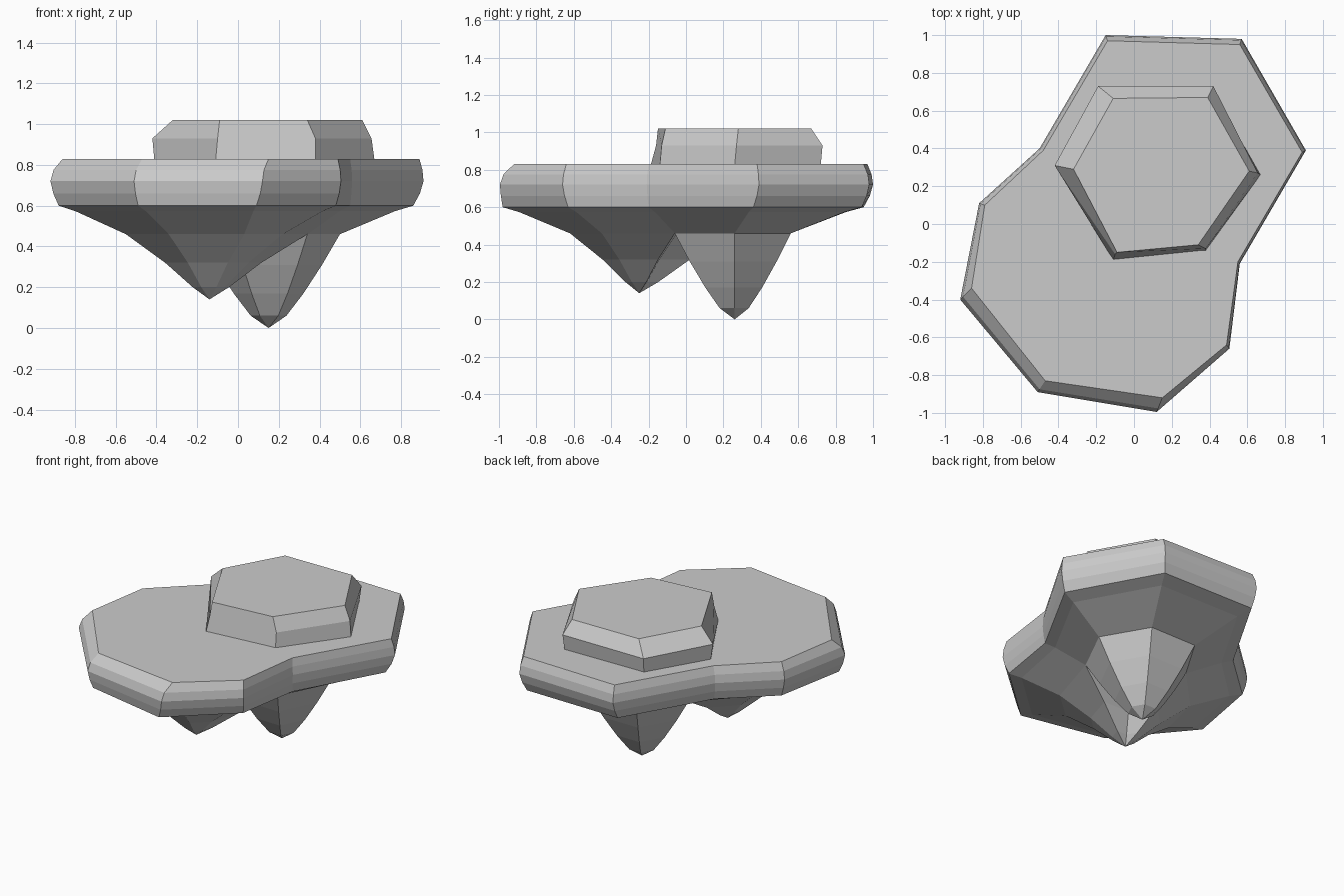
import bpy
import bmesh
from mathutils import Vector

if "Cube" in bpy.data.objects:
    bpy.data.objects.remove(bpy.data.objects["Cube"])


def ring(pts, z):
    return [Vector((x, y, z)) for x, y in pts]


def blend(a, b, t, z):
    return [Vector((p.x + (q.x - p.x) * t, p.y + (q.y - p.y) * t, z)) for p, q in zip(a, b)]


def bridge(bm, a, b):
    n = len(a)
    for i in range(n):
        j = (i + 1) % n
        bm.faces.new((a[i], a[j], b[j], b[i]))


def finish(bm, name):
    bmesh.ops.recalc_face_normals(bm, faces=bm.faces[:])
    mesh = bpy.data.meshes.new(name)
    bm.to_mesh(mesh)
    bm.free()
    ob = bpy.data.objects.new(name, mesh)
    bpy.context.collection.objects.link(ob)
    return ob


def spike(bm, base, apex, steps):
    """Taper a loop of vertices to a point through (scale, height) steps."""
    tip = Vector(apex)
    prev = base
    for s, z in steps:
        cur = [bm.verts.new((tip.x + (v.co.x - tip.x) * s,
                             tip.y + (v.co.y - tip.y) * s, z)) for v in base]
        bridge(bm, prev, cur)
        prev = cur
    end = bm.verts.new(tip)
    for i, v in enumerate(prev):
        bm.faces.new((v, prev[(i + 1) % len(prev)], end))


# Island outlines, clockwise from the back left corner
top = ring([(-.14, .97), (.56, .95), (.89, .38), (.55, -.20), (.49, -.64),
            (.15, -.92), (-.47, -.83), (-.86, -.34), (-.79, .10), (-.48, .39)], .83)
rim = ring([(-.15, 1.0), (.57, .98), (.91, .39), (.56, -.21), (.505, -.66),
            (.12, -.995), (-.51, -.89), (-.92, -.40), (-.82, .11), (-.50, .40)], .72)
low = ring([(-.15, .95), (.54, .94), (.86, .36), (.55, -.20), (.48, -.63),
            (.09, -.98), (-.49, -.86), (-.88, -.39), (-.79, .10), (-.48, .38)], .60)
neck = ring([(-.02, .56), (.325, .56), (.50, .26), (.34, -.06), (.22, -.45),
             (.03, -.62), (-.34, -.57), (-.55, -.33), (-.48, -.03), (-.20, .26)], .46)

# Rounded slab and the shoulder beneath it
bm = bmesh.new()
loops = [top, blend(top, rim, .75, .775), rim, blend(rim, low, .35, .66),
         low, blend(low, neck, .25, .573), neck]
rows = [[bm.verts.new(p) for p in loop] for loop in loops]
bm.faces.new(rows[0])
for a, b in zip(rows, rows[1:]):
    bridge(bm, a, b)

# Two hanging rock points sharing a middle seam
n = rows[-1]
mid = bm.verts.new((-.02, -.05, .46))
spike(bm, [n[9], n[0], n[1], n[2], n[3], mid], (.15, .26, 0),
      [(.75, .31), (.49, .17), (.25, .06)])
spike(bm, n[3:10] + [mid], (-.14, -.25, .14), [(.53, .32), (.20, .20)])
finish(bm, "floating_island")

# Raised hexagonal step on top
bm = bmesh.new()
step = [ring([(-.18, .71), (.41, .72), (.67, .26), (.38, -.14), (-.11, -.19), (-.41, .32)], .82),
        ring([(-.19, .73), (.42, .73), (.655, .27), (.38, -.13), (-.10, -.16), (-.42, .31)], .93),
        ring([(-.11, .665), (.39, .67), (.61, .28), (.34, -.11), (-.09, -.15), (-.32, .29)], 1.02)]
rows = [[bm.verts.new(p) for p in loop] for loop in step]
for a, b in zip(rows, rows[1:]):
    bridge(bm, a, b)
bm.faces.new(rows[0])
bm.faces.new(rows[-1])
finish(bm, "raised_step")
